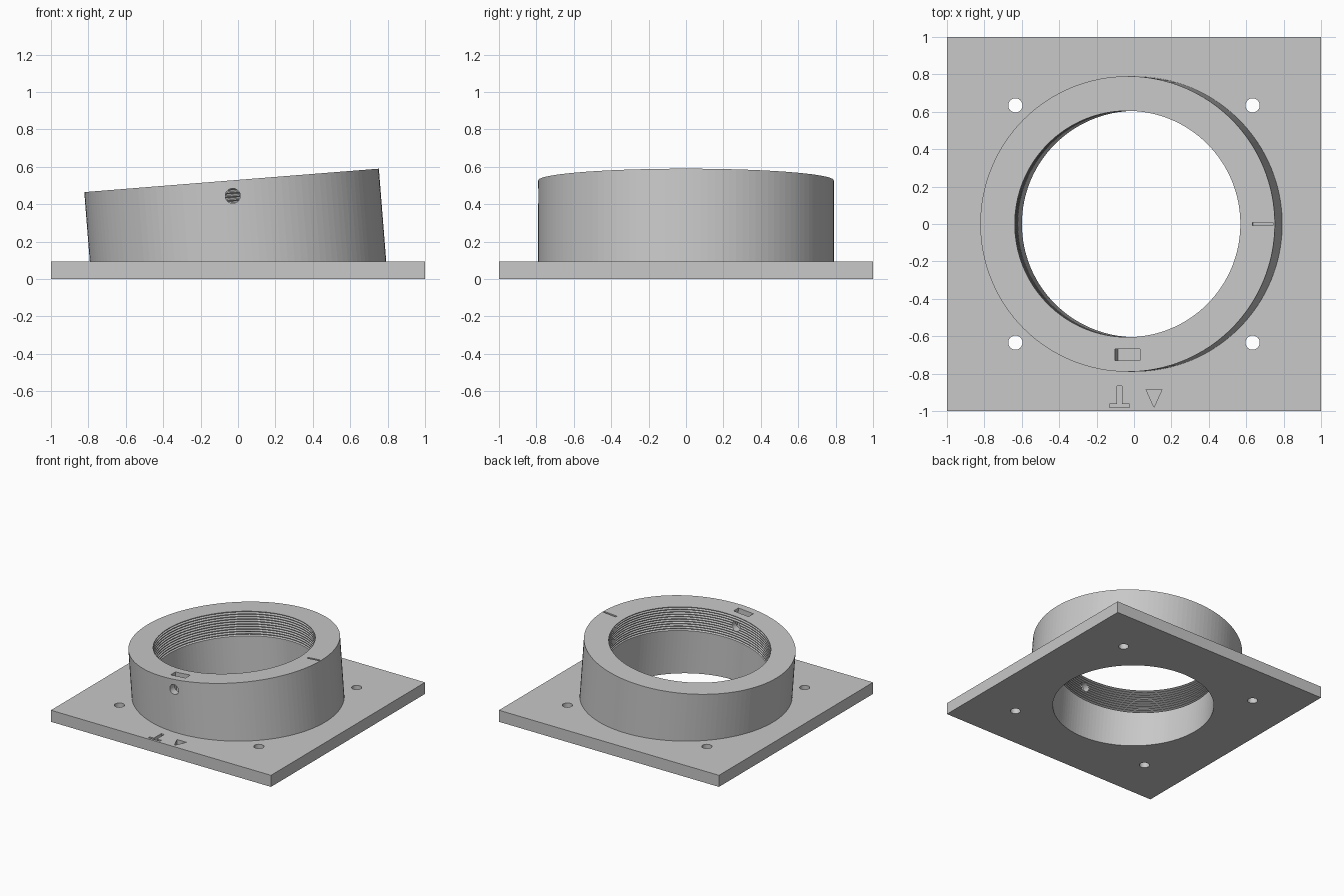
import bpy
import bmesh
import math
from mathutils import Matrix, Vector

if "Cube" in bpy.data.objects:
    bpy.data.objects.remove(bpy.data.objects["Cube"], do_unlink=True)

PLATE_TOP = 0.095
OUTER, BORE, HEIGHT = 0.79, 0.605, 0.434
SEGMENTS = 128
PITCH, TURNS, GROOVE = 0.02, 10, 0.014

# Frame of the leaning collar
TILT = Matrix.Translation((0, 0, PLATE_TOP)) @ Matrix.Rotation(math.radians(-4.55), 4, "Y")

grey = bpy.data.materials.new("matt grey")
grey.use_nodes = True
grey.diffuse_color = (0.58, 0.58, 0.58, 1)
grey.node_tree.nodes["Principled BSDF"].inputs["Base Color"].default_value = grey.diffuse_color


def make_object(name, bm, frame=Matrix()):
    bmesh.ops.transform(bm, matrix=frame, verts=bm.verts)
    bmesh.ops.recalc_face_normals(bm, faces=bm.faces)
    mesh = bpy.data.meshes.new(name)
    bm.to_mesh(mesh)
    bm.free()
    mesh.materials.append(grey)
    obj = bpy.data.objects.new(name, mesh)
    bpy.context.collection.objects.link(obj)
    return obj


def box(name, low, high, frame=Matrix()):
    low, high = Vector(low), Vector(high)
    bm = bmesh.new()
    bmesh.ops.create_cube(bm, size=1)
    place = Matrix.Translation((low + high) / 2) @ Matrix.Diagonal((*(high - low), 1))
    return make_object(name, bm, frame @ place)


def cylinder(name, radius, depth, frame, segments=32):
    bm = bmesh.new()
    bmesh.ops.create_cone(bm, cap_ends=True, segments=segments,
                          radius1=radius, radius2=radius, depth=depth)
    return make_object(name, bm, frame)


def prism(name, outline, bottom, top):
    bm = bmesh.new()
    face = bm.faces.new([bm.verts.new((x, y, bottom)) for x, y in outline])
    grown = bmesh.ops.extrude_face_region(bm, geom=[face])["geom"]
    bmesh.ops.translate(bm, vec=(0, 0, top - bottom),
                        verts=[v for v in grown if isinstance(v, bmesh.types.BMVert)])
    return make_object(name, bm)


def lathe(name, profile, frame):
    bm = bmesh.new()
    rings = []
    for i in range(SEGMENTS):
        a = math.tau * i / SEGMENTS
        rings.append([bm.verts.new((r * math.cos(a), r * math.sin(a), z)) for r, z in profile])
    for i, ring in enumerate(rings):
        after = rings[(i + 1) % SEGMENTS]
        for j in range(len(profile)):
            k = (j + 1) % len(profile)
            bm.faces.new((ring[j], after[j], after[k], ring[k]))
    return make_object(name, bm, frame)


def carve(target, cutters):
    bpy.context.view_layer.objects.active = target
    for cutter in cutters:
        cutter.hide_render = True
        mod = target.modifiers.new("cut", "BOOLEAN")
        mod.operation = "DIFFERENCE"
        mod.solver = "EXACT"
        mod.object = cutter
        bpy.ops.object.modifier_apply(modifier=mod.name)
        bpy.data.objects.remove(cutter, do_unlink=True)


# Square base plate with tilted bore, four bolt holes and engraved marks
plate = box("base_plate", (-1, -1, 0), (1, 1, PLATE_TOP))
cuts = [cylinder("bore_cutter", BORE, 1, TILT, SEGMENTS)]
for sx in (-1, 1):
    for sy in (-1, 1):
        cuts.append(cylinder("bolt_cutter", 0.038, 1,
                             Matrix.Translation((sx * 0.634, sy * 0.634, 0))))
upright_mark = [(-0.13, -0.98), (-0.023, -0.98), (-0.023, -0.962), (-0.064, -0.962),
                (-0.064, -0.866), (-0.091, -0.866), (-0.091, -0.962), (-0.13, -0.962)]
arrow_mark = [(0.064, -0.884), (0.107, -0.98), (0.15, -0.884)]
for outline in (upright_mark, arrow_mark):
    cuts.append(prism("mark_cutter", outline, PLATE_TOP - 0.04, PLATE_TOP + 0.1))
carve(plate, cuts)

# Leaning collar, with thread grooves in the upper bore
profile = [(OUTER, -0.15), (OUTER, HEIGHT), (BORE, HEIGHT)]
for turn in range(TURNS):
    z = HEIGHT - PITCH * (turn + 0.25)
    profile += [(BORE, z), (BORE + GROOVE, z - PITCH * 0.35), (BORE, z - PITCH * 0.7)]
profile.append((BORE, -0.15))
collar = lathe("threaded_collar", profile, TILT)

# Trim under the plate top, then cut clamp screw hole, nut pocket and index line
screw = TILT @ Matrix.Translation((0, -0.7, 0.351)) @ Matrix.Rotation(math.pi / 2, 4, "X")
carve(collar, [
    box("trim_cutter", (-2, -2, -1), (2, 2, PLATE_TOP)),
    cylinder("screw_cutter", 0.04, 0.4, screw),
    box("nut_cutter", (-0.068, -0.729, 0.23), (0.068, -0.667, 0.6), TILT),
    box("index_cutter", (0.67, -0.008, HEIGHT - 0.03), (0.78, 0.008, 0.6), TILT),
])
